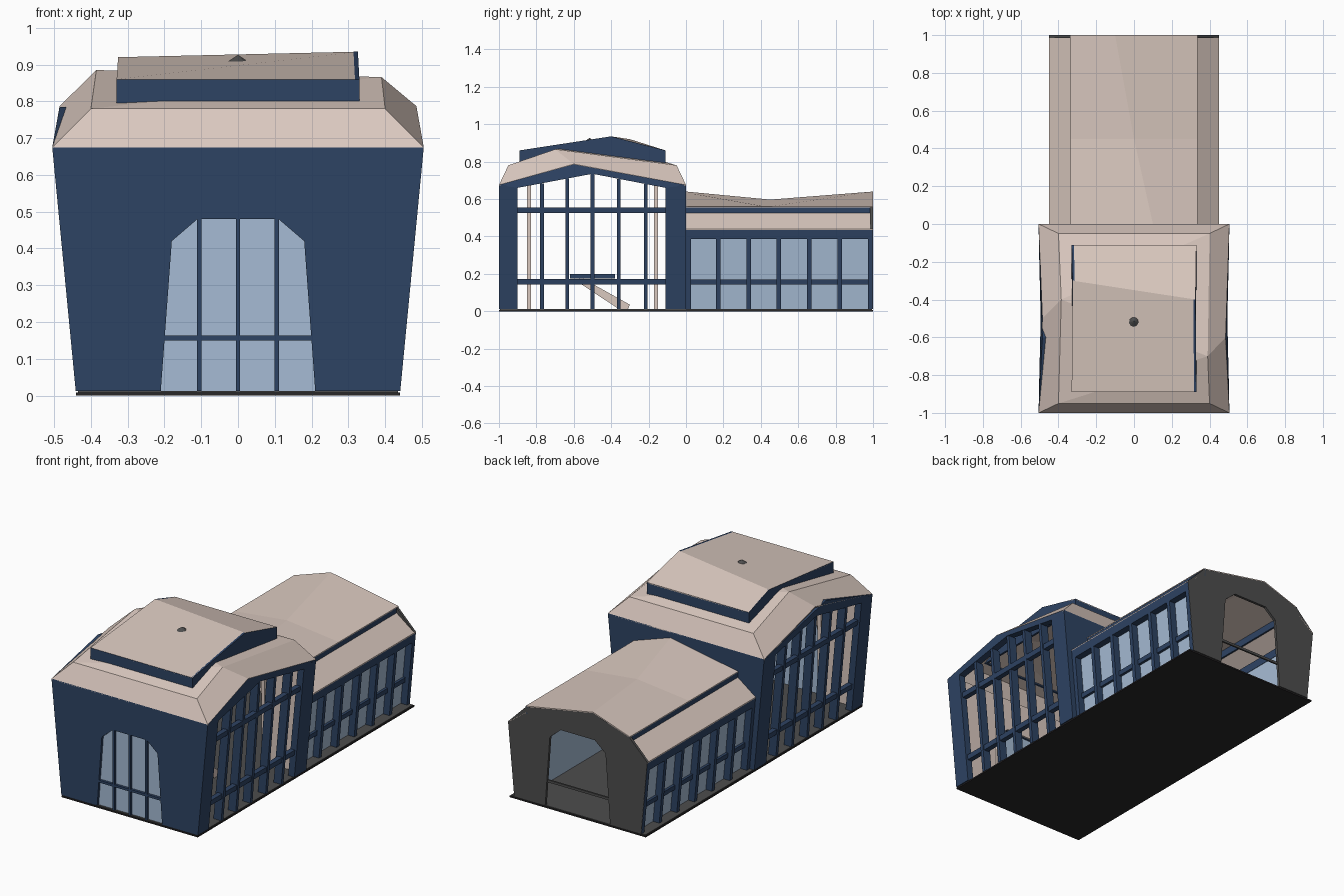
import bpy, bmesh
from mathutils import Vector

if "Cube" in bpy.data.objects:
    bpy.data.objects.remove(bpy.data.objects["Cube"])


def material(name, rgb):
    m = bpy.data.materials.new(name)
    m.diffuse_color = (*rgb, 1)
    m.use_nodes = True
    m.node_tree.nodes["Principled BSDF"].inputs["Base Color"].default_value = m.diffuse_color
    return m


NAVY = material("navy", (0.027, 0.056, 0.125))
TAN = material("warm_tan", (0.70, 0.58, 0.52))
GLASS = material("pale_glass", (0.38, 0.50, 0.66))
GREY = material("dark_grey", (0.075, 0.075, 0.075))
BLACK = material("near_black", (0.022, 0.020, 0.021))


def slab(name, polys, offset, mat, mirror=False):
    """Turn each polygon into a solid by pushing it along offset; optionally mirror in x."""
    bm = bmesh.new()
    for s in ((1, -1) if mirror else (1,)):
        off = Vector(offset)
        for poly in polys:
            a = [Vector(p) for p in poly]
            b = [p + off for p in a]
            va = [bm.verts.new((p.x * s, p.y, p.z)) for p in a]
            vb = [bm.verts.new((p.x * s, p.y, p.z)) for p in b]
            bm.faces.new(va)
            bm.faces.new(vb[::-1])
            n = len(va)
            for i in range(n):
                j = (i + 1) % n
                bm.faces.new((va[j], va[i], vb[i], vb[j]))
    bmesh.ops.recalc_face_normals(bm, faces=bm.faces[:])
    me = bpy.data.meshes.new(name)
    bm.to_mesh(me)
    bm.free()
    me.materials.append(mat)
    ob = bpy.data.objects.new(name, me)
    bpy.context.collection.objects.link(ob)
    return ob


def box(name, x0, x1, y0, y1, z0, z1, mat, mirror=False):
    return slab(name, [[(x0, y0, z0), (x1, y0, z0), (x1, y1, z0), (x0, y1, z0)]],
                (0, 0, z1 - z0), mat, mirror)


def lean_front(z):
    return 0.44 + 0.065 * z / 0.675 if z < 0.675 else 0.505 - 0.02 * (z - 0.675) / 0.11


def lean_hall(z):
    return 0.41 + 0.04 * z / 0.44


def side(lean, pts, inset=0.0):
    """Place (y, z) points on a leaning side wall."""
    return [(lean(z) - inset, y, z) for y, z in pts]


def rect(y0, y1, z0, z1):
    return [(y0, z0), (y1, z0), (y1, z1), (y0, z1)]


F = 0.012  # floor height
ARCH = [(0.21, F), (0.18, 0.42), (0.11, 0.48), (-0.11, 0.48), (-0.18, 0.42), (-0.21, F)]


def arched_wall(name, outline, y, depth, mat):
    return slab(name, [[(x, y, z) for x, z in outline + ARCH]], (0, depth, 0), mat)


# Floor
box("floor_base", -0.44, 0.44, -1, 1, 0, 0.008, BLACK)
box("floor_top", -0.435, 0.435, -0.995, 0.995, 0.008, F, GREY)

# Front pavilion: end walls with arched openings
end = [(-0.441, F), (-0.505, 0.675), (0.505, 0.675), (0.441, F)]
inner = [(-0.40, F), (-0.46, 0.67), (0.46, 0.67), (0.40, F)]
arched_wall("front_wall", end, -1, 0.04, NAVY)
arched_wall("front_wall_lining", inner, -0.96, 0.008, TAN)
arched_wall("pavilion_rear_wall", end, -0.04, 0.04, NAVY)
arched_wall("rear_wall_lining", inner, -0.048, 0.008, TAN)

# Front window
slab("front_glass", [[(x, -0.985, z) for x, z in ARCH]], (0, 0.008, 0), GLASS)
for x in (-0.105, 0, 0.105):
    box("front_window_bar", x - 0.006, x + 0.006, -1, -0.98, F, 0.48, NAVY)
box("front_window_rail", -0.20, 0.20, -1, -0.98, 0.15, 0.164, NAVY)

# Pavilion open sides: gabled frame, mullions and rails
outer = [(-1, F), (-1, 0.675), (-0.6, 0.785), (0, 0.675), (0, F)]
hole = [(-0.9, F), (-0.9, 0.66), (-0.5, 0.735), (-0.11, 0.66), (-0.11, F)]
frame = [side(lean_front, [outer[i], outer[i + 1], hole[i + 1], hole[i]]) for i in range(4)]
slab("side_frame", frame, (-0.04, 0, 0), NAVY, True)


def gable(y):
    return 0.735 - 0.19 * abs(y + 0.5)


fins = []
for y in (-0.77, -0.635, -0.5, -0.36, -0.215):
    fins.append(side(lean_front, rect(y - 0.01, y + 0.01, F, gable(y)), 0.004))
slab("side_mullions", fins, (-0.05, 0, 0), NAVY, True)
rails = [side(lean_front, rect(-0.9, -0.11, z, z + 0.03), 0.012) for z in (0.142, 0.525)]
slab("side_rails", rails, (-0.03, 0, 0), NAVY, True)

# Pavilion interior: posts, stair and landing
for y in (-0.84, -0.16):
    box("interior_post", 0.27, 0.29, y - 0.01, y + 0.01, F, 0.78, TAN, True)
slab("stair_flight", [[(-0.1, y, z) for y, z in
     ((-0.56, 0.18), (-0.30, 0.035), (-0.31, F), (-0.36, F), (-0.59, 0.165))]],
     (0.2, 0, 0), TAN)
box("stair_landing", -0.1, 0.1, -0.62, -0.38, 0.178, 0.196, GLASS)
box("landing_edge", 0.1, 0.106, -0.62, -0.38, 0.176, 0.198, NAVY, True)

# Pavilion roof: steep front and back edges, gabled hips, shallow top
A, B = (-0.505, -1, 0.675), (0.505, -1, 0.675)
C, D = (0.505, 0, 0.675), (-0.505, 0, 0.675)
a, b = (-0.4, -0.95, 0.78), (0.4, -0.95, 0.78)
c, d = (0.4, -0.05, 0.78), (-0.4, -0.05, 0.78)
R, L = (0.485, -0.6, 0.787), (-0.485, -0.5, 0.787)
r, l = (0.39, -0.7, 0.866), (-0.385, -0.4, 0.885)
slab("pavilion_roof", [(A, B, b, a), (C, D, d, c), (B, R, r, b), (R, C, c, r),
                       (D, L, l, d), (L, A, a, l), (a, b, r), (a, r, l), (r, c, l), (c, d, l)],
     (0, 0, -0.006), TAN)

# Roof lantern: navy skirt with a shallow tan roof and a small vent
W = 0.33
e1, e2, e3, e4 = (-W, -0.89, 0.86), (W, -0.89, 0.86), (W, -0.11, 0.86), (-W, -0.11, 0.86)
pk_r, pk_l = (W - 0.004, -0.4, 0.935), (-W + 0.004, -0.3, 0.92)


def low(p):
    return (p[0], p[1], 0.79)


slab("lantern_front_back", [(low(e1), low(e2), e2, e1)], (0, 0.012, 0), NAVY)
slab("lantern_back", [(low(e3), low(e4), e4, e3)], (0, -0.012, 0), NAVY)
slab("lantern_right", [(low(e2), low(e3), e3, pk_r, e2)], (-0.012, 0, 0), NAVY)
slab("lantern_left", [(low(e4), low(e1), e1, pk_l, e4)], (0.012, 0, 0), NAVY)
slab("lantern_roof", [(e1, e2, pk_r, pk_l), (e3, e4, pk_l, pk_r)], (0, 0, -0.005), TAN)
bpy.ops.mesh.primitive_cone_add(vertices=10, radius1=0.055, radius2=0, depth=0.035,
                                location=(0, -0.515, 0.909))
vent = bpy.context.object
vent.name = "roof_vent"
vent.data.materials.append(GREY)

# Rear hall: end wall with arched opening
hall = [(-0.41, F), (-0.45, 0.44), (-0.335, 0.555), (-0.1, 0.635),
        (0.335, 0.555), (0.45, 0.44), (0.41, F)]
arched_wall("hall_end_wall", hall, 0.985, 0.015, GREY)
box("hall_opening_rail", -0.2, 0.2, 0.985, 0.995, 0.15, 0.164, GREY)

# Rear hall side walls: glass, deep fins, rail and top beam
slab("hall_glass", [side(lean_hall, rect(0, 0.985, F, 0.4), 0.04)], (-0.008, 0, 0), GLASS, True)
fins = [side(lean_hall, rect(y - h, y + h, F, 0.39))
        for y, h in ((0.012, 0.014), (0.172, 0.012), (0.335, 0.012), (0.497, 0.012),
                     (0.66, 0.012), (0.822, 0.012), (0.985, 0.013))]
slab("hall_fins", fins, (-0.045, 0, 0), NAVY, True)
slab("hall_rail", [side(lean_hall, rect(0, 0.99, 0.142, 0.17), 0.025)], (-0.02, 0, 0), NAVY, True)
slab("hall_top_beam", [side(lean_hall, rect(0, 0.998, 0.385, 0.438))], (-0.05, 0, 0), NAVY, True)

# Rear hall roof: lower slopes, navy clerestory band, gently sagging upper roof
slab("hall_lower_roof", [[(0.45, 0, 0.44), (0.45, 1, 0.44), (0.335, 1, 0.525), (0.335, 0, 0.525)]],
     (0, 0, -0.006), TAN, True)
box("hall_clerestory", 0.325, 0.335, 0, 1, 0.515, 0.558, NAVY, True)
ridge = [(0.1, 0, 0.64), (0.0, 0.45, 0.597), (-0.1, 1, 0.64)]
upper = []
for p, q in zip(ridge, ridge[1:]):
    for s in (1, -1):
        upper.append([(s * 0.337, p[1], 0.56), (s * 0.337, q[1], 0.56), q, p])
slab("hall_upper_roof", upper, (0, 0, -0.005), TAN)
